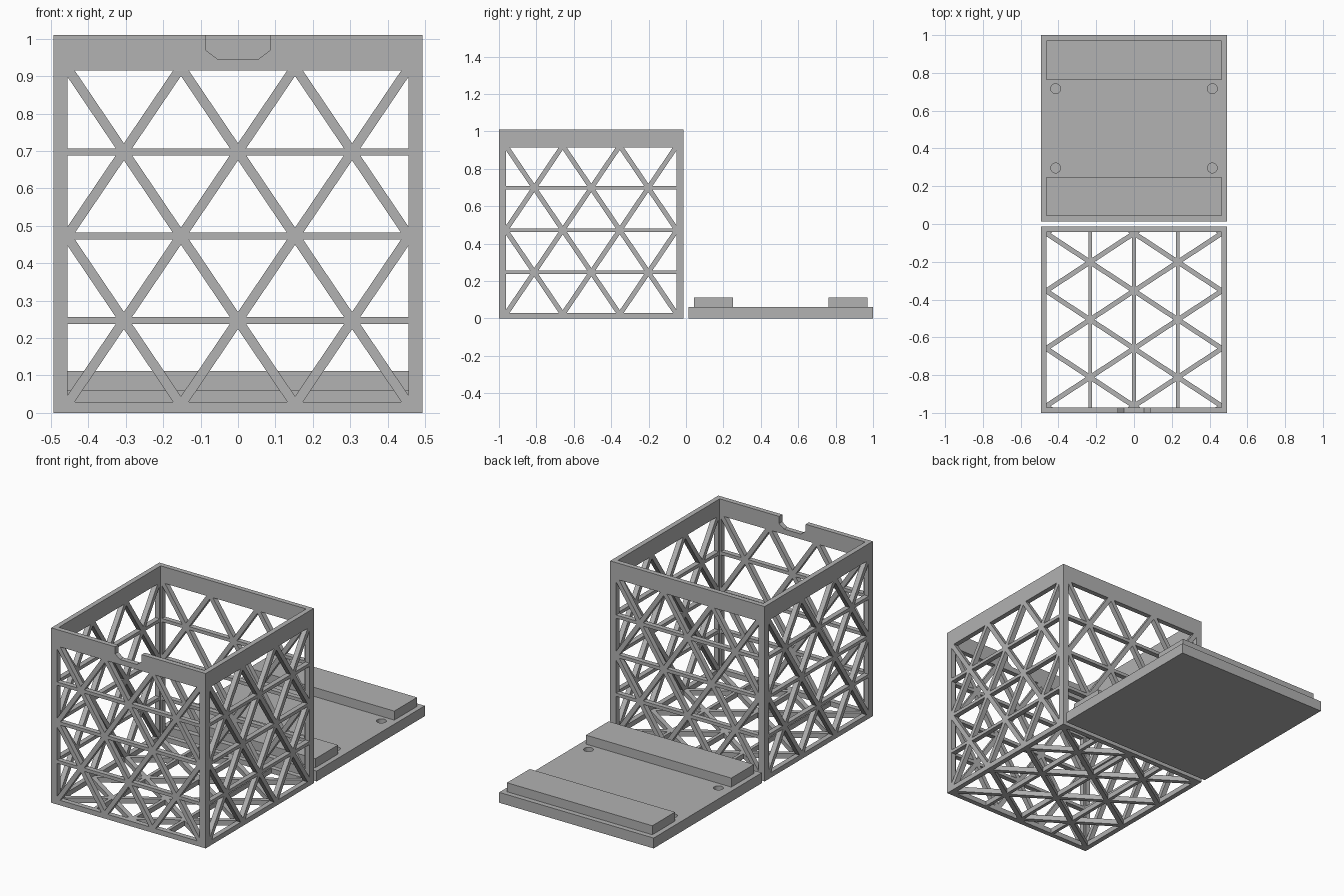
import bpy
import bmesh
import math
from mathutils import Vector

if "Cube" in bpy.data.objects:
    bpy.data.objects.remove(bpy.data.objects["Cube"], do_unlink=True)

HALF = 0.4935            # half width of box and lid
WALL = 0.029             # wall and floor thickness
INNER = HALF - WALL
HEIGHT = 1.01
CENTRE = 0.5065          # y distance of box and lid centres from the origin
PITCH = 0.305            # spacing of lattice nodes along a row
RIGHT = math.pi / 2

grey = bpy.data.materials.new("plain grey")
grey.use_nodes = True
grey.diffuse_color = (0.445, 0.445, 0.445, 1)
grey.node_tree.nodes["Principled BSDF"].inputs["Base Color"].default_value = grey.diffuse_color


def finish(name, bm):
    mesh = bpy.data.meshes.new(name)
    bm.to_mesh(mesh)
    bm.free()
    mesh.materials.append(grey)
    obj = bpy.data.objects.new(name, mesh)
    bpy.context.collection.objects.link(obj)
    return obj


def box(name, lo, hi):
    bm = bmesh.new()
    bmesh.ops.create_cube(bm, size=1)
    lo, hi = Vector(lo), Vector(hi)
    for v in bm.verts:
        v.co = (lo + hi) / 2 + v.co * (hi - lo)
    return finish(name, bm)


def lattice_strips(middle, row):
    """Triangular grid as strips: (unit normal, offset, half width)."""
    strips = [(Vector((0, 1, 0)), middle + k * row, 0.0095) for k in (-1, 0, 1)]
    for side in (-1, 1):
        normal = Vector((row, side * PITCH / 2, 0)).normalized()
        for k in range(-4, 4):
            node = Vector(((k + 0.5) * PITCH, middle, 0))
            strips.append((normal, normal.dot(node), 0.0128))
    return strips


def panel(name, half, bottom, top, window, row, middle, location, rotation, notch=()):
    """Slab with a lattice window; the sheet is cut along the bars, then thickened."""
    bm = bmesh.new()
    corners = [(-half, bottom), (half, bottom), (half, top), (-half, top)]
    bm.faces.new([bm.verts.new((u, v, 0)) for u, v in corners])
    wide, low, high = window
    strips = lattice_strips(middle, row)

    def cut(normal, offset):
        bmesh.ops.bisect_plane(bm, geom=bm.verts[:] + bm.edges[:] + bm.faces[:],
                               dist=1e-6, plane_co=normal * offset, plane_no=normal)

    for s in (-1, 1):
        cut(Vector((1, 0, 0)), s * wide)
    for v in (low, high):
        cut(Vector((0, 1, 0)), v)
    for normal, offset, width in strips:
        cut(normal, offset - width)
        cut(normal, offset + width)
    for normal, offset in notch:
        cut(normal, offset)

    def is_open(p):
        if notch and all(n.dot(p) > d for n, d in notch):
            return True
        in_window = abs(p.x) < wide and low < p.y < high
        return in_window and all(abs(n.dot(p) - d) > w for n, d, w in strips)

    gaps = [f for f in bm.faces if is_open(f.calc_center_median())]
    bmesh.ops.delete(bm, geom=gaps, context='FACES')
    obj = finish(name, bm)
    obj.location = location
    obj.rotation_euler = rotation
    solid = obj.modifiers.new("thickness", 'SOLIDIFY')
    solid.thickness = WALL
    solid.offset = 0


# Thumb notch in the front rim, given as half planes
slope = Vector((0, 0, 0))
notch = [(Vector((0, 1, 0)), 0.945)]
for s in (-1, 1):
    notch.append((Vector((s, 0, 0)), -0.085))
    slope = Vector((s * 0.024, 0.0315, 0)).normalized()
    notch.append((slope, slope.dot(Vector((-s * 0.0535, 0.945, 0)))))

# Box walls
opening = (0.4555, WALL, 0.915)
mid = HALF - WALL / 2
for name, s, cuts in (("front_wall", -1, notch), ("back_wall", 1, ())):
    panel(name, HALF, 0, HEIGHT, opening, 0.2255, 0.4725,
          (0, -CENTRE + s * mid, 0), (RIGHT, 0, 0), cuts)
for name, s in (("right_wall", -1), ("left_wall", 1)):
    panel(name, INNER, 0, HEIGHT, opening, 0.2255, 0.4725,
          (s * mid, -CENTRE, 0), (RIGHT, 0, RIGHT))

# Box floor
panel("box_floor", INNER, -INNER, INNER, (INNER, -INNER, INNER), 0.2325, 0,
      (0, -CENTRE, WALL / 2), (0, 0, RIGHT))

# Lid plate with four blind magnet holes
lid = box("lid_plate", (-HALF, CENTRE - HALF, 0), (HALF, CENTRE + HALF, 0.06))
bm = bmesh.new()
for sx in (-1, 1):
    for sy in (-1, 1):
        made = bmesh.ops.create_cone(bm, cap_ends=True, segments=32,
                                     radius1=0.026, radius2=0.026, depth=0.06)
        bmesh.ops.translate(bm, verts=made["verts"],
                            vec=(sx * 0.415, CENTRE + sy * 0.21, 0.06))
cutter = finish("hole_cutter", bm)
cutter.hide_render = True
holes = lid.modifiers.new("holes", 'BOOLEAN')
holes.operation = 'DIFFERENCE'
holes.object = cutter
bpy.context.view_layer.objects.active = lid
bpy.ops.object.modifier_apply(modifier=holes.name)
bpy.data.objects.remove(cutter, do_unlink=True)

# Raised lid pads
for name, s in (("lid_front_pad", -1), ("lid_back_pad", 1)):
    near, far = sorted((CENTRE + s * 0.2565, CENTRE + s * 0.464))
    box(name, (-INNER, near, 0.06), (INNER, far, 0.112))
